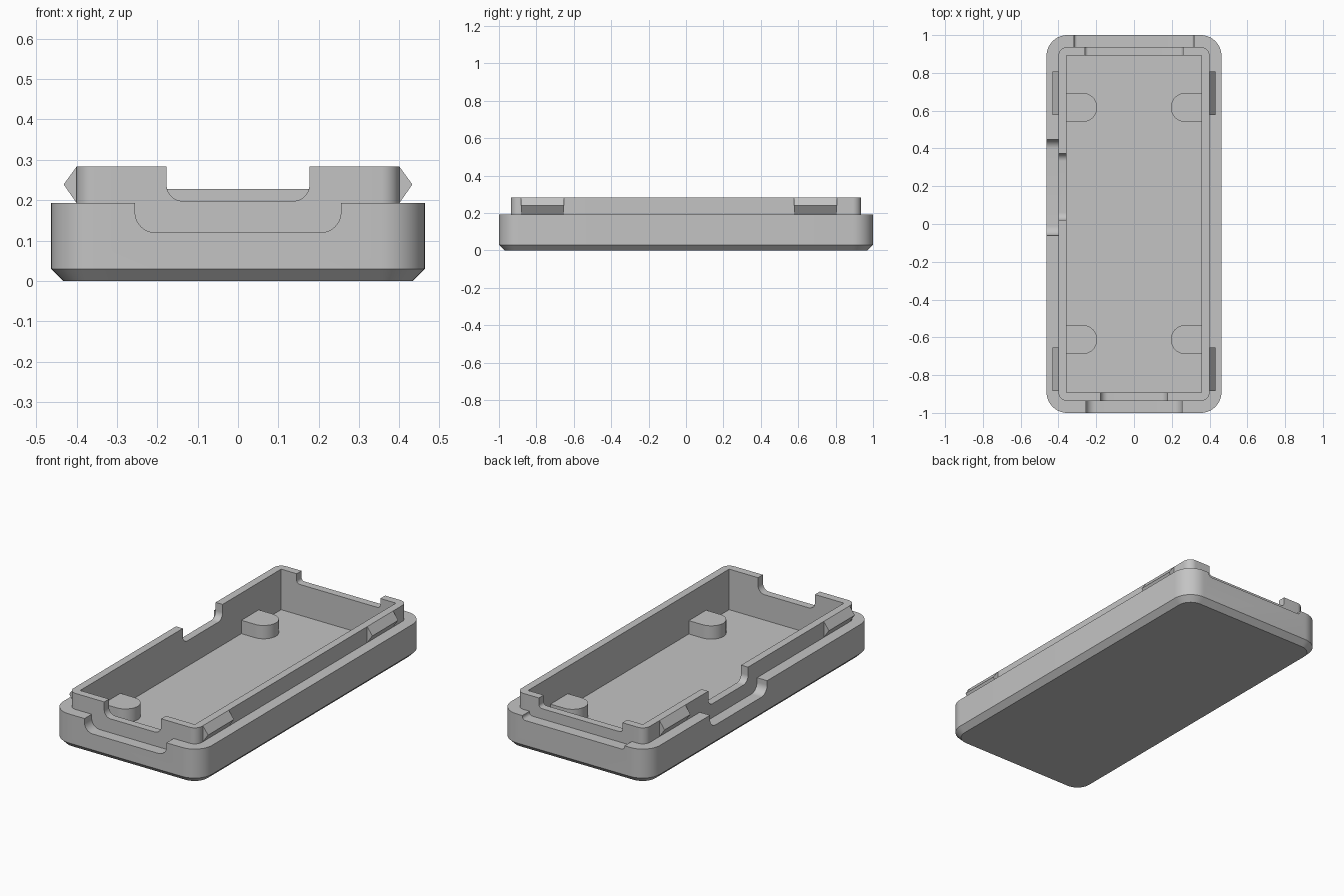
import bpy, bmesh, math
from mathutils import Vector

if "Cube" in bpy.data.objects:
    bpy.data.objects.remove(bpy.data.objects["Cube"])

grey = bpy.data.materials.new("plain grey")
grey.use_nodes = True
grey.diffuse_color = (0.55, 0.55, 0.55, 1)
grey.node_tree.nodes["Principled BSDF"].inputs["Base Color"].default_value = grey.diffuse_color

# Main sizes
HALF_X, HALF_Y, CORNER, CHAMFER = 0.463, 1.0, 0.11, 0.03
LIP_X, LIP_Y, LIP_CORNER = 0.4, 0.936, 0.045
CAVITY_X, CAVITY_Y = 0.357, 0.893
RIM_Z, TOP_Z, FLOOR_Z = 0.193, 0.283, 0.055


def arc(cx, cy, r, start, end, steps=12):
    angles = [math.radians(start + (end - start) * i / steps) for i in range(steps + 1)]
    return [(cx + r * math.cos(a), cy + r * math.sin(a)) for a in angles]


def rounded_rect(hx, hy, r):
    x, y = hx - r, hy - r
    return (arc(x, y, r, 0, 90) + arc(-x, y, r, 90, 180)
            + arc(-x, -y, r, 180, 270) + arc(x, -y, r, 270, 360))


def loft(name, rings):
    """Closed solid through rings of equal point count."""
    bm = bmesh.new()
    loops = [[bm.verts.new(p) for p in ring] for ring in rings]
    for a, b in zip(loops, loops[1:]):
        for i in range(len(a)):
            j = (i + 1) % len(a)
            bm.faces.new((a[i], a[j], b[j], b[i]))
    bm.faces.new(loops[0][::-1])
    bm.faces.new(loops[-1])
    bmesh.ops.recalc_face_normals(bm, faces=bm.faces)
    mesh = bpy.data.meshes.new(name)
    bm.to_mesh(mesh)
    bm.free()
    mesh.materials.append(grey)
    obj = bpy.data.objects.new(name, mesh)
    bpy.context.collection.objects.link(obj)
    return obj


def prism(name, profile, axis, start, end):
    """Extrude a 2D profile along x, y or z."""
    def place(p, d):
        return Vector({"x": (d, *p), "y": (p[0], d, p[1]), "z": (*p, d)}[axis])
    return loft(name, [[place(p, d) for p in profile] for d in (start, end)])


def smooth(obj):
    obj.data.shade_smooth()
    obj.data.set_sharp_from_angle(angle=math.radians(30))


def cut(target, cutter):
    cutter.hide_render = True
    mod = target.modifiers.new("cut", "BOOLEAN")
    mod.operation, mod.solver, mod.object = "DIFFERENCE", "EXACT", cutter
    bpy.context.view_layer.update()
    result = target.evaluated_get(bpy.context.evaluated_depsgraph_get())
    mesh = bpy.data.meshes.new_from_object(result)
    target.modifiers.clear()
    target.data = mesh
    bpy.data.objects.remove(cutter)


def notch(low, high, bottom, r):
    """U-shaped opening with rounded lower corners."""
    return ([(high, 0.4)] + arc(high - r, bottom + r, r, 0, -90)
            + arc(low + r, bottom + r, r, -90, -180) + [(low, 0.4)])


# Tray: chamfered base, flat shoulder, raised lip
levels = [
    (HALF_X - CHAMFER, HALF_Y - CHAMFER, CORNER - CHAMFER, 0),
    (HALF_X, HALF_Y, CORNER, CHAMFER),
    (HALF_X, HALF_Y, CORNER, RIM_Z),
    (LIP_X, LIP_Y, LIP_CORNER, RIM_Z),
    (LIP_X, LIP_Y, LIP_CORNER, TOP_Z),
]
tray = loft("tray", [[(x, y, z) for x, y in rounded_rect(hx, hy, r)]
                     for hx, hy, r, z in levels])

# Inner cavity with square corners
box = [(sx * CAVITY_X, sy * CAVITY_Y) for sx, sy in ((1, 1), (-1, 1), (-1, -1), (1, -1))]
cut(tray, prism("cavity_cutter", box, "z", FLOOR_Z, 0.5))

# Port openings: axis, side, shoulder notch, lip notch
openings = [
    ("y", -1, (-0.255, 0.255, 0.12, 0.05), (-0.177, 0.177, 0.198, 0.04)),
    ("y", 1, (-0.318, 0.318, 0.17, 0.018), (-0.26, 0.26, 0.228, 0.018)),
    ("x", -1, (-0.06, 0.448, 0.12, 0.05), (0.02, 0.373, 0.198, 0.04)),
]
for axis, side, shoulder, lip in openings:
    face, inner = (LIP_Y, CAVITY_Y) if axis == "y" else (LIP_X, CAVITY_X)
    cut(tray, prism("shoulder_cutter", notch(*shoulder), axis, side * face, side * 1.1))
    cut(tray, prism("lip_cutter", notch(*lip), axis, side * (inner - 0.03), side * (face + 0.02)))
smooth(tray)

for side, word in ((1, "left"), (-1, "right")):
    # Support posts with rounded ends, against the long walls
    for y, end in ((-0.612, "front"), (0.617, "back")):
        wall = CAVITY_X + 0.003
        half = arc(0.272, 0, 0.077, 90, 270, 20)
        outline = [(side * x, y + v) for x, v in half + [(wall, -0.077), (wall, 0.077)]]
        smooth(prism(f"support_post_{end}_{word}", outline, "z", FLOOR_Z - 0.003, 0.13))

    # Wedge-shaped snap ridges on the lip
    for low, high, end in ((-0.883, -0.653, "front"), (0.577, 0.807, "back")):
        wedge = [(side * x, z) for x, z in
                 ((LIP_X - 0.003, RIM_Z), (LIP_X, RIM_Z), (0.432, 0.239),
                  (LIP_X, TOP_Z), (LIP_X - 0.003, TOP_Z - 0.002))]
        prism(f"snap_ridge_{end}_{word}", wedge, "y", low, high)
